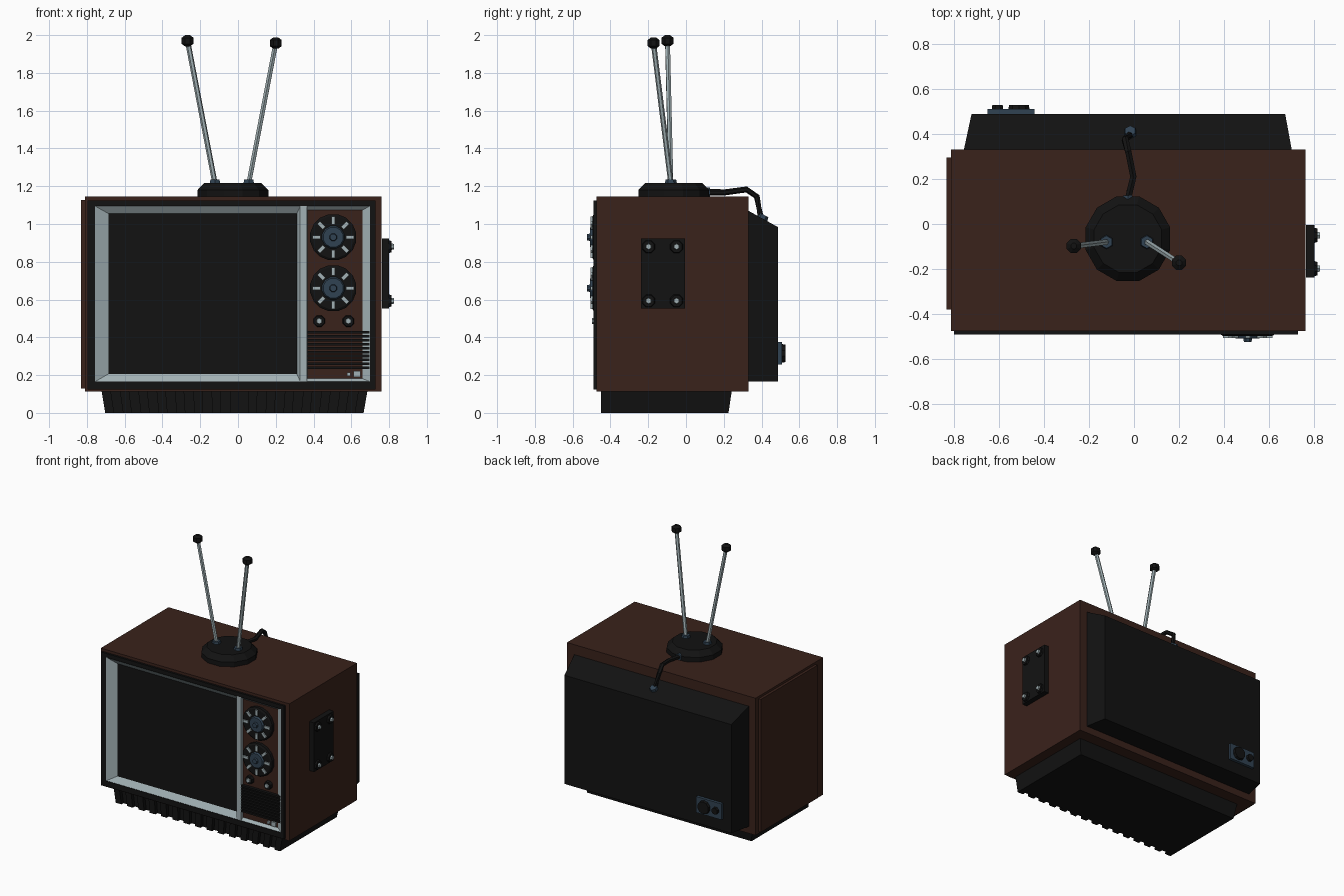
import bpy, bmesh, math
from mathutils import Vector

if "Cube" in bpy.data.objects:
    bpy.data.objects.remove(bpy.data.objects["Cube"])


def material(name, rgb):
    m = bpy.data.materials.new(name)
    m.diffuse_color = (*rgb, 1)
    m.use_nodes = True
    m.node_tree.nodes["Principled BSDF"].inputs["Base Color"].default_value = m.diffuse_color
    return m


WOOD = material("wood", (0.042, 0.016, 0.011))
BLACK = material("black", (0.006, 0.006, 0.006))
SILVER = material("silver", (0.36, 0.44, 0.46))
STEEL = material("steel", (0.03, 0.055, 0.085))


def loft(name, rings, mat, caps=True, closed=False):
    """Skin a series of equal-length point rings."""
    bm = bmesh.new()
    rows = [[bm.verts.new(p) for p in r] for r in rings]
    pairs = list(zip(rows, rows[1:])) + ([(rows[-1], rows[0])] if closed else [])
    for a, b in pairs:
        n = len(a)
        for i in range(n):
            j = (i + 1) % n
            bm.faces.new((a[i], a[j], b[j], b[i]))
    if caps and not closed:
        bm.faces.new(rows[0])
        bm.faces.new(rows[-1])
    bmesh.ops.recalc_face_normals(bm, faces=bm.faces)
    me = bpy.data.meshes.new(name)
    bm.to_mesh(me)
    bm.free()
    me.materials.append(mat)
    ob = bpy.data.objects.new(name, me)
    bpy.context.collection.objects.link(ob)
    return ob


def rect(x0, x1, z0, z1, y):
    return [(x0, y, z0), (x1, y, z0), (x1, y, z1), (x0, y, z1)]


def box(name, x0, x1, y0, y1, z0, z1, mat):
    return loft(name, [rect(x0, x1, z0, z1, y0), rect(x0, x1, z0, z1, y1)], mat)


def circle(c, axis, r, n):
    q = Vector(axis).to_track_quat('Z', 'Y')
    return [Vector(c) + q @ Vector((r * math.cos(a), r * math.sin(a), 0))
            for a in (2 * math.pi * (i + 0.5) / n for i in range(n))]


def turned(name, c, axis, profile, n, mat):
    """Lathe-like solid: profile is (distance along axis, radius) pairs."""
    c, axis = Vector(c), Vector(axis)
    return loft(name, [circle(c + axis * d, axis, r, n) for d, r in profile], mat)


def tube(name, pts, r, n, mat):
    pts = [Vector(p) for p in pts]
    rings = []
    for i, p in enumerate(pts):
        d = pts[min(i + 1, len(pts) - 1)] - pts[max(i - 1, 0)]
        rings.append(circle(p, d.normalized(), r, n))
    return loft(name, rings, mat)


FRONT, BACK, RIGHT, UP = (0, -1, 0), (0, 1, 0), (1, 0, 0), (0, 0, 1)

# Cabinet with a shallow front recess, and the thin panel on its left side
loft("cabinet", [rect(-.81, .76, .113, 1.145, .33), rect(-.81, .76, .113, 1.145, -.475),
                 rect(-.76, .70, .163, 1.097, -.475), rect(-.76, .70, .163, 1.097, -.45)], WOOD)
box("left_side_panel", -.83, -.81, -.38, .295, .128, 1.128, WOOD)

# Tapered back housing
loft("back_housing", [rect(-.755, .70, .165, 1.073, .325), rect(-.72, .67, .165, .983, .488)], BLACK)

# Plinth with ribbed front
ribs = 15


def plinth_ring(z, x0, x1, yb):
    pts, w = [], (x1 - x0) / (2 * ribs - 1)
    for i in range(2 * ribs - 1):
        y = -.45 if i % 2 == 0 else -.425
        pts += [(x0 + i * w, y, z), (x0 + (i + 1) * w, y, z)]
    return pts + [(x1, yb, z), (x0, yb, z)]


loft("plinth", [plinth_ring(.115, -.722, .685, .242), plinth_ring(0, -.703, .665, .225)], BLACK)

# Front frame, bezels and screen
fo, fi = (-.797, .727, .123, 1.125), (-.757, .70, .165, 1.095)
loft("front_frame", [rect(*fo, -.47), rect(*fo, -.49), rect(*fi, -.49), rect(*fi, -.455)],
     BLACK, closed=True)
loft("screen_bezel", [rect(-.757, .33, .165, 1.095, -.486), rect(-.68, .31, .21, 1.052, -.455)],
     SILVER, caps=False)
box("screen", -.69, .32, -.457, -.45, .20, 1.06, BLACK)
box("divider", .328, .366, -.487, -.45, .165, 1.095, SILVER)
loft("control_bezel", [rect(.364, .698, .165, 1.095, -.486), rect(.367, .657, .183, 1.073, -.464)],
     SILVER, caps=False)
box("control_panel", .36, .665, -.465, -.45, .175, 1.08, WOOD)

# Channel dials with eight ticks each
for k, z in enumerate((.93, .66)):
    c = Vector((.504, -.464, z))
    turned(f"dial_{k}", c, FRONT, [(0, .124), (.024, .124), (.032, .112)], 16, BLACK)
    turned(f"dial_hub_{k}", c, FRONT, [(.03, .062), (.044, .054)], 12, STEEL)
    turned(f"dial_peg_{k}", c, FRONT, [(.04, .022), (.06, .018)], 8, STEEL)
    for i in range(8):
        a = i * math.pi / 4
        d = Vector((math.cos(a), 0, math.sin(a)))
        s = Vector((-d.z, 0, d.x)) * .01
        quad = [c + d * .068 - s, c + d * .11 - s, c + d * .11 + s, c + d * .068 + s]
        loft(f"dial_tick_{k}_{i}", [[p + Vector((0, y, 0)) for p in quad]
                                    for y in (-.03, -.041)], SILVER)

# Small knobs
for k, x in enumerate((.43, .584)):
    turned(f"small_knob_{k}", (x, -.464, .486), FRONT, [(0, .033), (.025, .029)], 8, BLACK)
    turned(f"small_knob_cap_{k}", (x, -.464, .486), FRONT, [(.02, .018), (.034, .015)], 6, SILVER)

# Speaker slats and push buttons
for i in range(10):
    z = .232 + i * .0208
    box(f"speaker_slat_{i}", .367, .695, -.487, -.455, z, z + .0135, BLACK)
box("button_small", .578, .596, -.48, -.46, .195, .215, SILVER)
box("button_large", .612, .648, -.482, -.46, .19, .222, SILVER)

# Side plate with four screws
box("side_plate", .762, .80, -.238, -.004, .552, .922, BLACK)
for i, (y, z) in enumerate((y, z) for y in (-.198, -.05) for z in (.593, .88)):
    turned(f"screw_boss_{i}", (.795, y, z), RIGHT, [(0, .038), (.018, .032)], 8, BLACK)
    turned(f"screw_{i}", (.795, y, z), RIGHT, [(.015, .017), (.03, .015)], 6, SILVER)

# Rear socket plate
box("socket_plate", -.65, -.44, .485, .509, .255, .375, STEEL)
turned("socket_large", (-.51, .505, .315), BACK, [(0, .05), (.023, .046)], 10, BLACK)
turned("socket_small", (-.605, .505, .315), BACK, [(0, .027), (.023, .025)], 8, BLACK)

# Antenna base, rods and tips
turned("antenna_base", (-.027, -.065, 1.14), UP, [(0, .194), (.04, .194), (.078, .155)], 12, BLACK)
for side, foot, tip in (("left", (-.122, -.08, 1.215), (-.267, -.098, 1.97)),
                        ("right", (.057, -.08, 1.215), (.20, -.172, 1.958))):
    turned(f"antenna_socket_{side}", foot, UP, [(-.01, .034), (.02, .028)], 6, STEEL)
    tube(f"antenna_rod_{side}", [foot, tip], .014, 6, SILVER)
    turned(f"antenna_tip_{side}", tip, UP,
           [(-.03, .014), (-.016, .034), (.016, .034), (.03, .014)], 8, BLACK)

# Cable from the antenna base to the back housing
tube("cable", [(-.027, .11, 1.168), (-.003, .21, 1.168), (-.025, .32, 1.183),
               (-.04, .375, 1.145), (-.018, .395, 1.04)], .016, 6, BLACK)
turned("cable_plug_base", (-.027, .10, 1.168), BACK, [(0, .027), (.027, .024)], 6, STEEL)
turned("cable_plug_back", (-.017, .398, 1.02), (0, .49, .87), [(0, .032), (.032, .026)], 6, STEEL)
